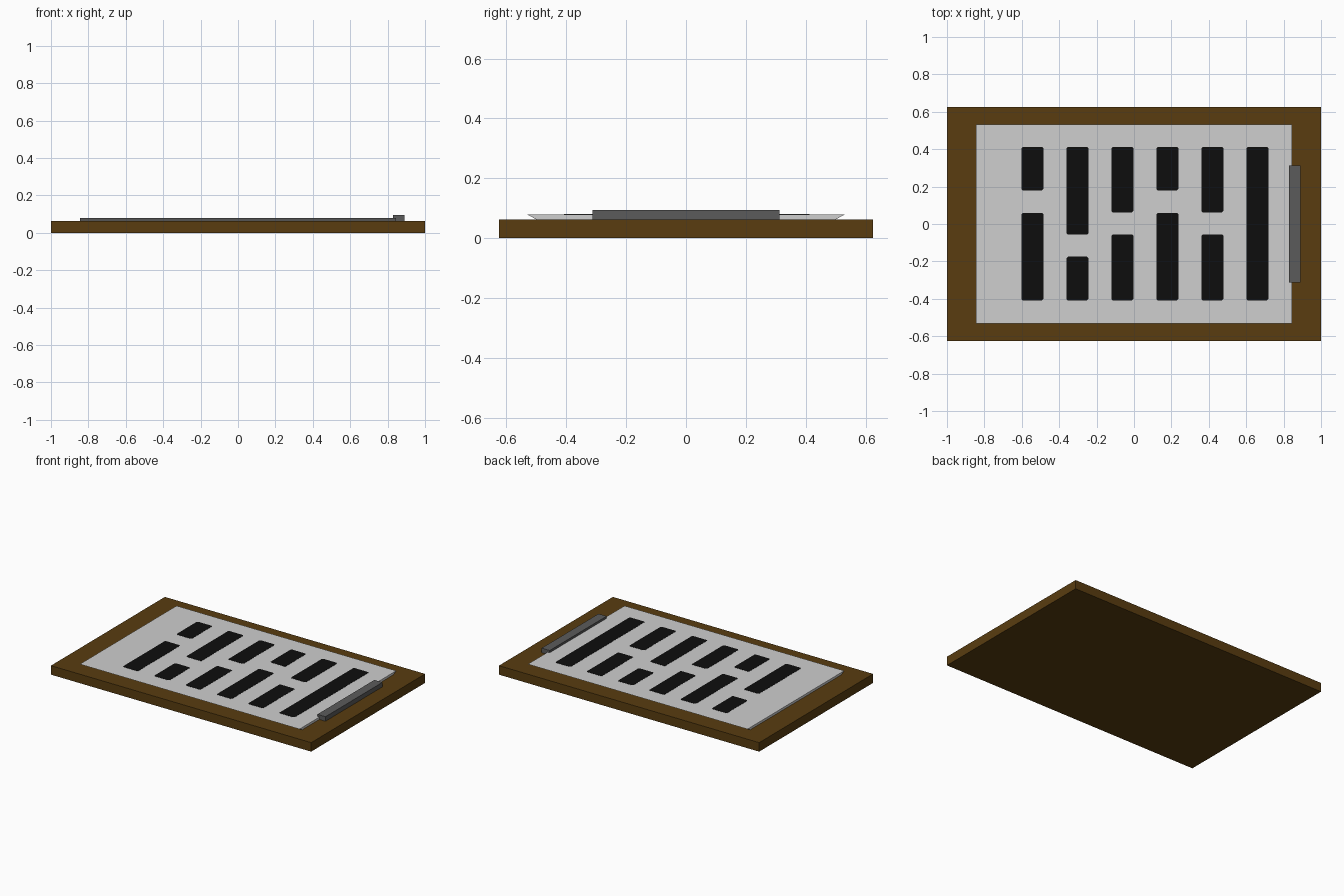
import bpy, bmesh

if "Cube" in bpy.data.objects:
    bpy.data.objects.remove(bpy.data.objects["Cube"])


def material(name, r, g, b):
    m = bpy.data.materials.new(name)
    m.diffuse_color = (r, g, b, 1)
    m.use_nodes = True
    m.node_tree.nodes["Principled BSDF"].inputs["Base Color"].default_value = m.diffuse_color
    return m


BROWN = material("brown wood", 0.10, 0.046, 0.005)
WHITE = material("paper white", 0.62, 0.62, 0.62)
GREY = material("dark grey metal", 0.105, 0.105, 0.105)
BLACK = material("ink black", 0.004, 0.004, 0.004)


def prism(name, bottom, top, z0, z1, mat):
    """Closed solid between two matching outlines."""
    bm = bmesh.new()
    lo = [bm.verts.new((x, y, z0)) for x, y in bottom]
    hi = [bm.verts.new((x, y, z1)) for x, y in top]
    bm.faces.new(lo[::-1])
    bm.faces.new(hi)
    n = len(lo)
    for i in range(n):
        j = (i + 1) % n
        bm.faces.new((lo[i], lo[j], hi[j], hi[i]))
    me = bpy.data.meshes.new(name)
    bm.to_mesh(me)
    bm.free()
    me.materials.append(mat)
    ob = bpy.data.objects.new(name, me)
    bpy.context.collection.objects.link(ob)
    return ob


def rect(x0, x1, y0, y1):
    return [(x0, y0), (x1, y0), (x1, y1), (x0, y1)]


def cut_rect(x0, x1, y0, y1, c):
    """Rectangle with small cut corners."""
    return [(x0 + c, y0), (x1 - c, y0), (x1, y0 + c), (x1, y1 - c),
            (x1 - c, y1), (x0 + c, y1), (x0, y1 - c), (x0, y0 + c)]


# Wooden board
outline = rect(-1, 1, -0.625, 0.625)
prism("board", outline, outline, 0, 0.0625, BROWN)

# Sheet of paper, its long edges lifting outward
prism("paper", rect(-0.844, 0.844, -0.5, 0.5),
      rect(-0.844, 0.844, -0.531, 0.531), 0.0625, 0.0785, WHITE)

# Clip on the short edge
outline = rect(0.829, 0.891, -0.3125, 0.3125)
prism("clip", outline, outline, 0.0625, 0.094, GREY)

# Printed bars, one list of y spans per column
columns = [
    [(0.18, 0.412), (-0.408, 0.06)],
    [(-0.056, 0.412), (-0.408, -0.175)],
    [(0.062, 0.412), (-0.408, -0.056)],
    [(0.18, 0.412), (-0.408, 0.06)],
    [(0.062, 0.412), (-0.408, -0.056)],
    [(-0.408, 0.412)],
]
for i, spans in enumerate(columns):
    cx = -0.543 + i * 0.2405
    for k, (y0, y1) in enumerate(spans):
        outline = cut_rect(cx - 0.0585, cx + 0.0585, y0, y1, 0.007)
        prism(f"ink_bar_{i + 1}_{k + 1}", outline, outline, 0.0775, 0.0797, BLACK)
